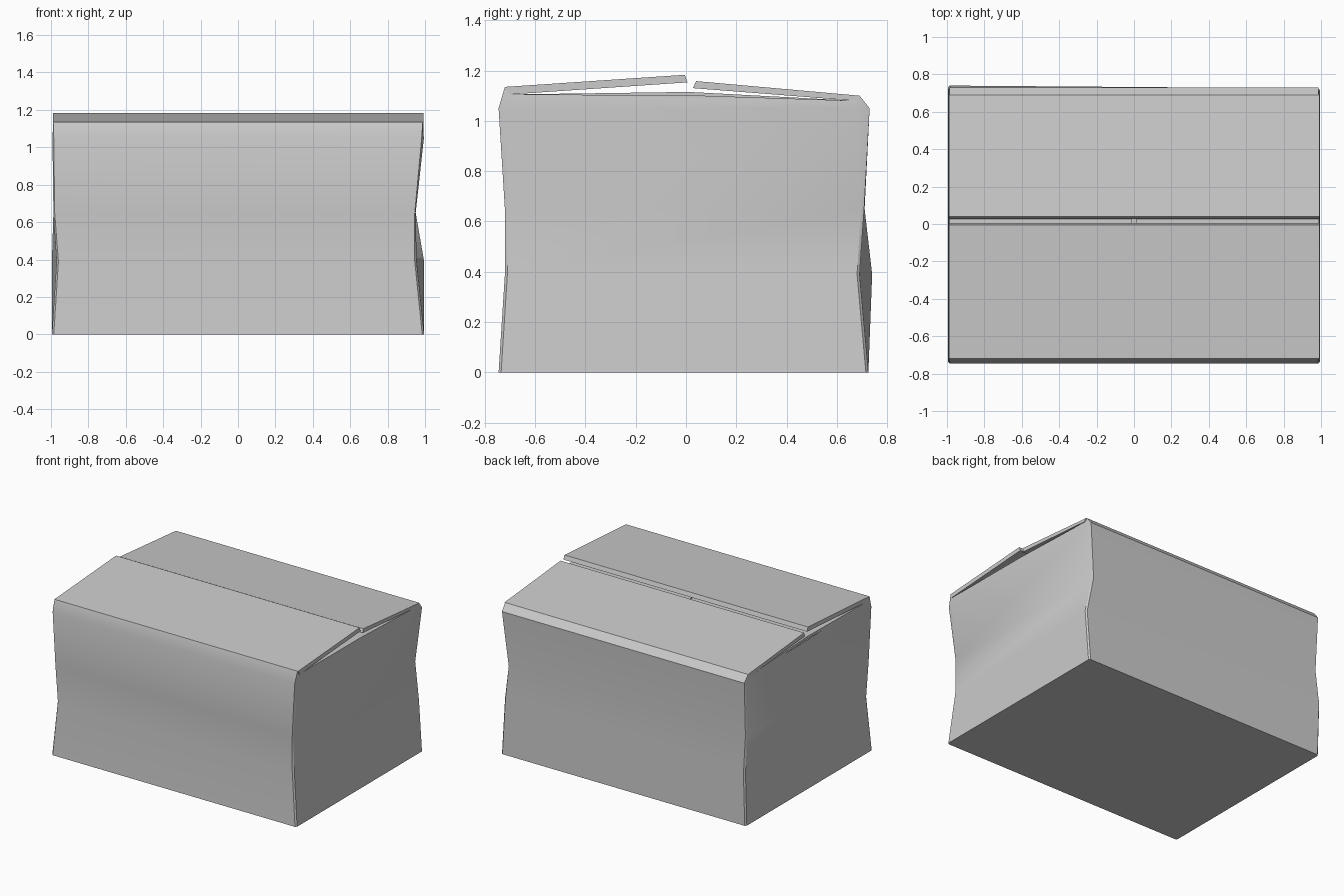
import bpy, bmesh

if "Cube" in bpy.data.objects:
    bpy.data.objects.remove(bpy.data.objects["Cube"])

def make_object(name, verts, faces):
    me = bpy.data.meshes.new(name)
    me.from_pydata(verts, [], faces)
    bm = bmesh.new()
    bm.from_mesh(me)
    bmesh.ops.recalc_face_normals(bm, faces=bm.faces)
    bm.to_mesh(me)
    bm.free()
    ob = bpy.data.objects.new(name, me)
    bpy.context.collection.objects.link(ob)
    return ob

def prism_x(name, section, x0, x1):
    """Extrude a (y, z) section along x."""
    n = len(section)
    verts = [(x, y, z) for x in (x0, x1) for y, z in section]
    faces = [tuple(range(n)), tuple(range(n, 2 * n))]
    faces += [(i, (i + 1) % n, n + (i + 1) % n, n + i) for i in range(n)]
    return make_object(name, verts, faces)

# Dented corners: one (x, y) pair per level, front/back-face edge then side-face edge
heights = [0, 0.39, 0.65, 1.05]
front_right = ([(.985, -.745), (.945, -.72), (.945, -.72), (.982, -.745), (.988, -.72)],
               [(.995, -.735), (.955, -.71), (.95, -.71), (.994, -.707), (.988, -.70)])
back_right = ([(.985, .725), (.985, .69), (.945, .708), (.985, .73), (.988, .69)],
              [(.995, .715), (.995, .68), (.95, .695), (.992, .676), (.988, .67)])
back_left = ([(-.985, .725), (-.985, .74), (-.98, .71), (-.985, .73), (-.988, .69)],
             [(-.995, .715), (-.995, .73), (-.987, .70), (-.992, .715), (-.988, .67)])
front_left = ([(-.985, -.745), (-.96, -.72), (-.98, -.72), (-.985, -.745), (-.988, -.72)],
              [(-.995, -.735), (-.97, -.705), (-.987, -.71), (-.992, -.735), (-.988, -.70)])

# Carton walls and bottom, rings of eight points
edges = [(front_right[0], 1.135), (front_right[1], 1.105),
         (back_right[1], 1.08), (back_right[0], 1.10),
         (back_left[0], 1.10), (back_left[1], 1.08),
         (front_left[1], 1.105), (front_left[0], 1.135)]
verts = [(*pts[k], (heights + [top])[k]) for k in range(5) for pts, top in edges]
faces = [tuple(range(8))]
for k in range(4):
    for i in range(8):
        j = (i + 1) % 8
        faces.append((k * 8 + i, k * 8 + j, k * 8 + 8 + j, k * 8 + 8 + i))
box = make_object("carton_walls", verts, faces)
bpy.context.view_layer.objects.active = box
box.select_set(True)
bpy.ops.object.shade_smooth_by_angle()

# Long outer flaps, slightly raised at the centre
prism_x("front_flap", [(-.72, 1.135), (-.005, 1.183), (.006, 1.153), (-.70, 1.105)], -.988, .992)
prism_x("back_flap", [(.69, 1.10), (.04, 1.158), (.028, 1.13), (.67, 1.08)], -.988, .992)

# Short inner flaps closing the top
for name, x0, x1, mid in (("left_inner_flap", -.986, -.01, 1.115),
                          ("right_inner_flap", .01, .988, 1.102)):
    prism_x(name, [(-.70, 1.105), (.01, mid), (.67, 1.08),
                   (.67, 1.07), (.01, mid - .02), (-.70, 1.09)], x0, x1)
